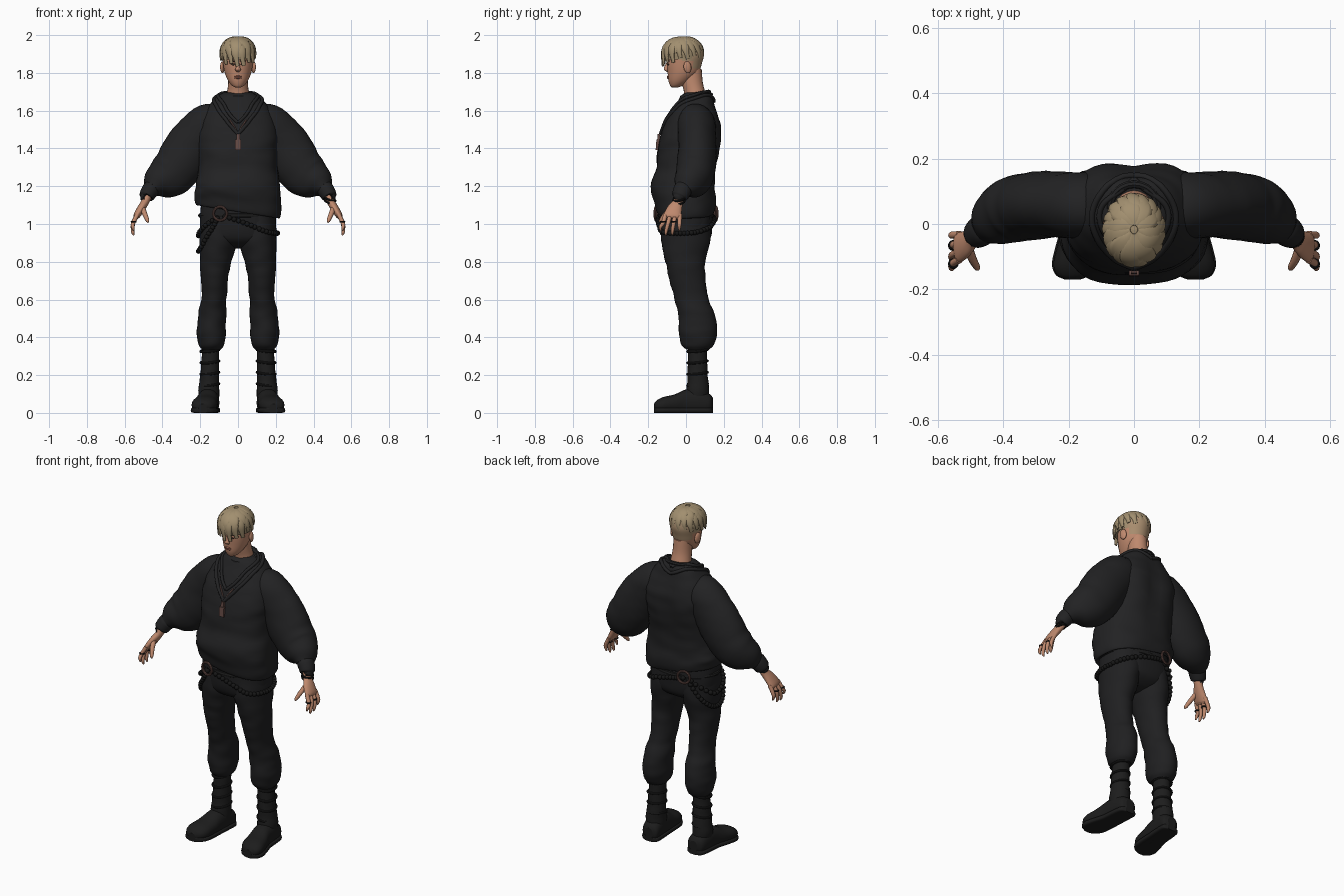
import bpy, bmesh, math
from mathutils import Vector, noise
from mathutils.bvhtree import BVHTree

cube = bpy.data.objects.get("Cube")
if cube:
    bpy.data.objects.remove(cube)


def material(name, r, g, b):
    m = bpy.data.materials.new(name)
    m.use_nodes = True
    m.diffuse_color = (r, g, b, 1)
    node = m.node_tree.nodes["Principled BSDF"]
    node.inputs["Base Color"].default_value = (r, g, b, 1)
    node.inputs["Roughness"].default_value = 0.8
    return m


CLOTH = material("black knit", .016, .016, .017)
TROUSER = material("black twill", .014, .014, .015)
LEATHER = material("black leather", .012, .012, .012)
CHAIN = material("dark chain", .008, .008, .008)
SKIN = material("skin", .52, .25, .155)
HAIR = material("sandy hair", .36, .275, .16)
SHAVED = material("shaved hair", .40, .27, .16)
BRONZE = material("bronze", .13, .07, .06)
DARK = material("eye brown", .05, .03, .02)
LIP = material("lip", .36, .13, .09)


def spline(points, steps):
    """Catmull-Rom through points of any dimension."""
    k = [Vector(p) for p in points]
    k = [k[0] * 2 - k[1]] + k + [k[-1] * 2 - k[-2]]
    out = []
    for a, b, c, d in zip(k, k[1:], k[2:], k[3:]):
        for i in range(steps):
            t = i / steps
            out.append((b * 2 + (c - a) * t + (a * 2 - b * 5 + c * 4 - d) * t * t
                        + (b * 3 - a - c * 3 + d) * t ** 3) / 2)
    return out + [k[-2]]


def loft(name, sections, mat, n=20, steps=5, power=2, ref=(0, 1, 0), axis=None,
         folds=0, warp=None, mirror=False):
    """Skin of oval rings; each section is x, y, z, half width, half depth."""
    rings = spline(sections, steps)
    centres = [Vector(r[:3]) for r in rings]
    bm, rows = bmesh.new(), []
    for i, r in enumerate(rings):
        t = Vector(axis) if axis else centres[min(i + 1, len(rings) - 1)] - centres[max(i - 1, 0)]
        t.normalize()
        v = Vector(ref)
        v = (v - t * v.dot(t)).normalized()
        u = v.cross(t)
        row = []
        for j in range(n):
            c, s = math.cos(math.tau * j / n), math.sin(math.tau * j / n)
            c, s = (math.copysign(abs(w) ** (2 / power), w) for w in (c, s))
            off = u * c * max(r[3], .001) + v * s * max(r[4], .001)
            p = centres[i] + off
            if folds:
                p += off * folds * noise.noise(Vector((p.x * 9, p.y * 9, p.z * 20)))
            row.append(bm.verts.new(warp(p) if warp else p))
        rows.append(row)
    for a, b in zip(rows, rows[1:]):
        for j in range(n):
            bm.faces.new((a[j], a[j - 1], b[j - 1], b[j]))
    bm.faces.new(rows[0])
    bm.faces.new(rows[-1])
    bmesh.ops.recalc_face_normals(bm, faces=bm.faces)
    for f in bm.faces:
        f.smooth = len(f.verts) == 4
    me = bpy.data.meshes.new(name)
    bm.to_mesh(me)
    bm.free()
    me.materials.append(mat)
    ob = bpy.data.objects.new(name, me)
    bpy.context.collection.objects.link(ob)
    if mirror:
        ob.modifiers.new("Mirror", "MIRROR")
    return ob


def finish(name, mat, scale=(1, 1, 1), rot=(0, 0, 0)):
    ob = bpy.context.object
    ob.name, ob.scale, ob.rotation_euler = name, scale, rot
    ob.data.materials.append(mat)
    bpy.ops.object.shade_smooth_by_angle(angle=math.radians(40))


def ball(name, mat, loc, scale, rot=(0, 0, 0)):
    bpy.ops.mesh.primitive_uv_sphere_add(segments=12, ring_count=8, location=loc)
    finish(name, mat, scale, rot)


def hoop(name, mat, loc, major, minor, rot=(0, 0, 0), scale=(1, 1, 1)):
    bpy.ops.mesh.primitive_torus_add(major_radius=major, minor_radius=minor, location=loc,
                                     major_segments=24, minor_segments=8)
    finish(name, mat, scale, rot)


def snap(p, obs, lift=0.0):
    """Nearest point on the evaluated surfaces, lifted along the normal."""
    bpy.context.view_layer.update()
    dg = bpy.context.evaluated_depsgraph_get()
    for ob in obs:
        if ob not in trees:
            trees[ob] = BVHTree.FromObject(ob, dg)
    hit = min((trees[ob].find_nearest(Vector(p)) for ob in obs), key=lambda h: h[3])
    return hit[0] + hit[1] * lift


trees = {}


# Sweater: boxy body with drooping hem and shoulder-blade humps
def drape(p):
    p = p.copy()
    p.z -= .16 * p.x * max(0, min(1, (1.24 - p.z) / .14))
    if p.y > .1:
        p.y += .02 * (math.sin(abs(p.x) * 14) - .5) * max(0, 1 - abs(p.z - 1.45) * 4)
    return p


torso = loft("sweater_body", [
    (0, 0, 1.11, .18, .125), (0, 0, 1.07, .205, .142), (0, -.002, 1.07, .222, .152),
    (0, -.005, 1.12, .23, .162), (0, -.018, 1.2, .222, .17), (0, 0, 1.3, .21, .157),
    (0, .013, 1.4, .21, .163), (0, .03, 1.5, .21, .155), (0, .04, 1.58, .185, .128),
    (0, .05, 1.64, .145, .1), (0, .056, 1.68, .105, .08), (0, .06, 1.695, .075, .062)],
    CLOTH, n=48, power=2.5, axis=(0, 0, 1), folds=.035, warp=drape)
loft("sleeves", [
    (.1, .05, 1.54, .09, .09), (.16, .055, 1.52, .115, .1), (.235, .06, 1.43, .132, .1),
    (.315, .055, 1.31, .128, .105), (.375, .04, 1.25, .118, .1), (.43, .01, 1.215, .083, .08),
    (.462, -.015, 1.185, .043, .05)], CLOTH, n=28, folds=.05, mirror=True)
loft("cuffs", [(.45, -.012, 1.197, .043, .045), (.464, -.018, 1.18, .046, .049),
               (.485, -.033, 1.147, .04, .043), (.487, -.035, 1.143, .03, .03)],
     CLOTH, mirror=True)

# Collar bands and neck chain lie on the sweater
for name, path, r, mat in (
        ("outer_collar", [(0, .15, 1.65), (.12, .06, 1.67), (.1, -.05, 1.6), (.05, -.1, 1.53), (0, -.13, 1.475)], .01, CLOTH),
        ("inner_collar", [(0, .13, 1.68), (.1, .05, 1.685), (.075, -.03, 1.63), (.04, -.08, 1.57), (0, -.1, 1.53)], .009, CLOTH),
        ("pendant_chain", [(.045, -.12, 1.56), (.022, -.13, 1.52), (0, -.14, 1.48)], .004, BRONZE)):
    pts = [snap(p, [torso], .002) for p in spline(path, 4)]
    loft(name, [(*p, r, r) for p in pts], mat, n=8, steps=2, ref=(.3, .5, 1), mirror=True)
hoop("neck_rim", CLOTH, (0, .05, 1.685), .073, .012, (.2, 0, 0))
for name, z, w, h in (("pendant_bar", 1.465, .009, .022), ("pendant_tag", 1.43, .015, .028)):
    bpy.ops.mesh.primitive_cube_add(size=2, location=snap((0, -.2, z), [torso], .006))
    finish(name, BRONZE, (w, .007, h), (-.08, 0, 0))

# Trousers: hips and two gathered legs
hips = loft("trouser_hips", [
    (0, 0, 1.15, .19, .135), (0, 0, 1.06, .2, .142), (0, 0, .98, .2, .14),
    (0, 0, .92, .18, .125), (0, 0, .885, .11, .08), (0, 0, .87, .03, .03)],
    TROUSER, n=36, power=2.4, axis=(0, 0, 1), folds=.02)
legs = loft("trouser_legs", [
    (.1, 0, 1.04, .098, .128), (.104, 0, .92, .1, .13), (.118, -.004, .8, .084, .106),
    (.125, .008, .7, .072, .095), (.128, .03, .6, .066, .09), (.134, .05, .54, .073, .095),
    (.138, .063, .47, .076, .1), (.14, .064, .41, .078, .098), (.14, .062, .36, .068, .085),
    (.14, .06, .335, .05, .06)], TROUSER, n=28, axis=(0, 0, 1), folds=.07, mirror=True)
hoop("belt", LEATHER, (0, 0, 1.045), .2, .012, scale=(1, .71, 1))

# Boots: creased shaft, foot and flat sole, toes turned out
loft("boot_shafts", [
    (.143, .06, .37, .042, .048), (.145, .06, .3, .047, .051), (.15, .062, .2, .05, .053),
    (.153, .062, .12, .054, .06), (.155, .06, .05, .05, .06)],
    LEATHER, axis=(0, 0, 1), folds=.07, mirror=True)
for z in (.33, .27, .21, .15):
    for s in (-1, 1):
        hoop("boot_strap", LEATHER, (s * .149, .061, z), .049, .007, (.1, s * .1, 0), (1, 1.08, 1))
foot = [(.148, .142, .05, .025, .03), (.15, .125, .05, .05, .05), (.155, .07, .06, .055, .068),
        (.16, 0, .058, .056, .066), (.17, -.06, .048, .063, .05), (.18, -.12, .042, .066, .042),
        (.186, -.155, .036, .05, .03), (.188, -.17, .032, .022, .016)]


def grounded(p):
    return Vector((p.x, p.y, max(p.z, 0)))


loft("boot_feet", foot, LEATHER, ref=(0, 0, 1), axis=(0, -1, 0), power=2.3, warp=grounded, mirror=True)
loft("boot_soles", [(x, y, .014, w * 1.07, .015) for x, y, z, w, d in foot], LEATHER,
     ref=(0, 0, 1), axis=(0, -1, 0), power=4, warp=grounded, mirror=True)

# Hip chains: beads following the trousers between two bronze rings
long_chain = [(-.07, -.15, 1.04), (.05, -.16, 1.0), (.15, -.13, .96), (.215, -.05, .95),
              (.22, .05, .955), (.15, .13, .98), (.02, .15, 1.02), (-.08, .14, 1.04)]
low_chain = [(-.11, -.14, 1.03), (-.15, -.12, .95), (-.2, -.06, .87), (-.21, .03, .86),
             (-.17, .1, .92), (-.11, .14, 1.03)]
high_chain = [(-.12, -.14, 1.03), (-.2, -.08, .97), (-.21, .03, .94), (-.13, .14, 1.03)]
for path in (long_chain, low_chain, high_chain):
    for p in spline(path, 5):
        bpy.ops.mesh.primitive_ico_sphere_add(subdivisions=2, radius=.0135,
                                              location=snap(p, [hips, legs], .007))
        finish("chain_bead", CHAIN)
for y in (-1, 1):
    hoop("chain_ring", BRONZE, (-.095, y * .158, 1.055), .036, .007, (math.pi / 2, 0, y * .2))

# Hands: palm, four fingers and thumb
loft("palms", [
    (.472, -.025, 1.165, .023, .029), (.49, -.04, 1.12, .021, .027), (.514, -.06, 1.08, .021, .04),
    (.535, -.072, 1.045, .018, .046), (.54, -.075, 1.03, .01, .04)], SKIN, mirror=True)
for i, (tip_y, tip_z) in enumerate(((-.135, .965), (-.106, .94), (-.072, .942), (-.035, .965))):
    y = -.108 + .025 * i
    mid = (y + tip_y) / 2
    loft("fingers", [(.533, y, 1.05, .012, .012), (.555, mid, 1.005, .011, .011),
                     (.557, tip_y, tip_z + .02, .009, .009), (.552, tip_y, tip_z, .004, .004)],
         SKIN, n=10, mirror=True)
    if i in (0, 2):
        for s in (-1, 1):
            hoop("finger_ring", CHAIN, (s * .552, mid, 1.012), .012, .004)
loft("thumbs", [(.508, -.07, 1.09, .015, .015), (.493, -.108, 1.052, .013, .013),
                (.48, -.132, 1.02, .01, .01), (.476, -.138, 1.008, .004, .004)],
     SKIN, n=10, ref=(1, 0, 0), mirror=True)
for z in (1.132, 1.115):
    hoop("bracelet", CHAIN, (.488, -.038, z), .03, .006, (.2, .35, 0))

# Head and neck; the shaved back takes its own colour
loft("neck", [(0, .055, 1.64, .068, .062), (0, .045, 1.7, .057, .056), (0, .033, 1.75, .052, .056),
              (0, .025, 1.82, .05, .058)], SKIN, axis=(0, 0, 1))
head = loft("head", [
    (0, -.06, 1.722, .012, .014), (0, -.05, 1.733, .032, .034), (0, -.033, 1.76, .053, .06),
    (0, -.015, 1.8, .07, .082), (0, -.008, 1.85, .079, .092), (0, 0, 1.9, .083, .095),
    (0, 0, 1.95, .07, .08), (0, 0, 1.975, .03, .04)], SKIN, n=36, steps=8, axis=(0, 0, 1))
head.data.materials.append(SHAVED)
for f in head.data.polygons:
    if f.center.z > 1.825 and f.center.y > .035 or f.center.z > 1.86 and f.center.y > -.02:
        f.material_index = 1
loft("nose", [(0, -.092, 1.86, .007, .008), (0, -.102, 1.833, .01, .012),
              (0, -.105, 1.817, .015, .012), (0, -.095, 1.806, .009, .008)],
     SKIN, n=12, axis=(0, 0, 1))
for s in (-1, 1):
    ball("ear", SKIN, (s * .083, .008, 1.83), (.011, .021, .032), (.15, 0, s * .25))
    ball("eye", DARK, snap((s * .032, -.12, 1.845), [head]), (.013, .004, .005), (0, 0, s * .35))
    ball("eyebrow", DARK, snap((s * .034, -.12, 1.864), [head]), (.018, .004, .004), (0, 0, s * .35))
for z in (1.771, 1.779):
    ball("lip", LIP, snap((0, -.12, z), [head]), (.019, .006, .005))

# Hair: cap with swirled locks from the crown, long fringe, short back
loft("hair_cap", [(0, -.016, 1.87, .086, .1), (0, -.016, 1.915, .092, .104), (0, -.014, 1.955, .077, .088),
                  (0, -.01, 1.982, .043, .05), (0, -.008, 1.99, .01, .01)], HAIR, n=28, axis=(0, 0, 1))
for layer, count in ((0, 17), (1, 11)):
    for i in range(count):
        a = math.tau * (i + .5 * layer) / count
        front = math.cos(a + .35)
        end = 1.87 - .035 * max(0, front) + .015 * max(0, -front) + .012 * (i % 2) + .035 * layer
        stop = math.acos((end - 1.9) / .09)
        secs = []
        for k in range(6):
            t = k / 5
            th = .12 + (stop - .12) * t
            out = math.sin(min(th, 1.5))
            b = a + .35 * t
            wide = (.006 + .02 * math.sin(math.pi * min(t * 1.1, .93))) * (1 + .35 * layer)
            secs.append((.091 * out * math.sin(b), -.017 - .107 * out * math.cos(b),
                         1.9 + .09 * math.cos(th), .004 + .006 * math.sin(math.pi * t), wide))
        loft("hair_lock", secs, HAIR, n=10, steps=3, ref=(math.cos(a + .17), math.sin(a + .17), 0))
